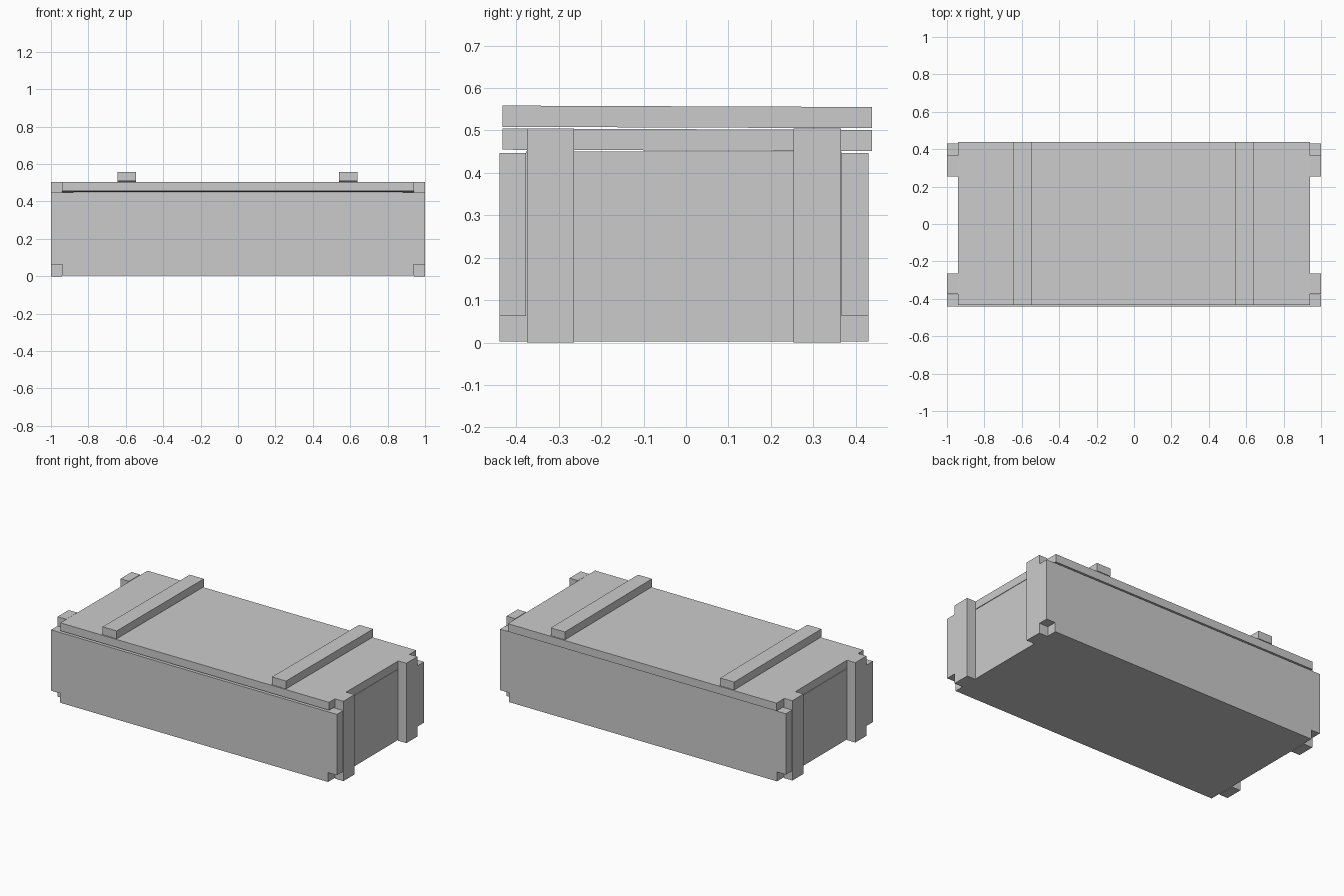
import bpy, bmesh, math

if "Cube" in bpy.data.objects:
    bpy.data.objects.remove(bpy.data.objects["Cube"])

BODY_Y = -0.005   # body sits slightly forward of the lid


def mesh_object(name, bm):
    bmesh.ops.recalc_face_normals(bm, faces=bm.faces)
    me = bpy.data.meshes.new(name)
    bm.to_mesh(me)
    bm.free()
    ob = bpy.data.objects.new(name, me)
    bpy.context.collection.objects.link(ob)
    return ob


def box(name, x, y, z):
    bm = bmesh.new()
    bmesh.ops.create_cube(bm, size=1)
    for v in bm.verts:
        for i, (lo, hi) in enumerate((x, y, z)):
            v.co[i] = lo if v.co[i] < 0 else hi
    return mesh_object(name, bm)


def side_board(name, y0, y1):
    # Long board with notched bottom corners
    half = [(0.938, 0.003), (0.938, 0.062), (1.0, 0.062), (1.0, 0.447)]
    outline = half + [(-x, z) for x, z in reversed(half)]
    bm = bmesh.new()
    face = bm.faces.new([bm.verts.new((x, y0, z)) for x, z in outline])
    ext = bmesh.ops.extrude_face_region(bm, geom=[face])["geom"]
    for v in ext:
        if isinstance(v, bmesh.types.BMVert):
            v.co.y = y1
    return mesh_object(name, bm)


# Front and back boards
side_board("front_board", BODY_Y - 0.435, BODY_Y - 0.372)
side_board("back_board", BODY_Y + 0.372, BODY_Y + 0.435)

# Floor
box("floor_board", (-0.88, 0.88), (BODY_Y - 0.372, BODY_Y + 0.372), (0.003, 0.06))

# End panels, vertical end battens and their corner feet
for sx, side in ((-1, "left"), (1, "right")):
    xs = sorted((sx * 0.88, sx * 0.94))
    box(side + "_end_panel", xs, (BODY_Y - 0.372, BODY_Y + 0.372), (0.003, 0.45))
    xs = sorted((sx * 0.94, sx * 1.0))
    for sy, end in ((-1, "front"), (1, "back")):
        ys = sorted((BODY_Y + sy * 0.259, BODY_Y + sy * 0.37))
        box(f"{side}_{end}_end_batten", xs, ys, (0.0, 0.505))

# Lid with two cross battens, resting at a very slight tilt
lid_parts = [box("lid", (-0.94, 0.94), (-0.433, 0.438), (0.453, 0.503))]
for cx, side in ((-0.595, "left"), (0.59, "right")):
    lid_parts.append(box(side + "_lid_batten", (cx - 0.049, cx + 0.049),
                         (-0.433, 0.438), (0.507, 0.557)))
for ob in lid_parts:
    for v in ob.data.vertices:
        v.co.z -= v.co.y * math.tan(math.radians(0.22))
